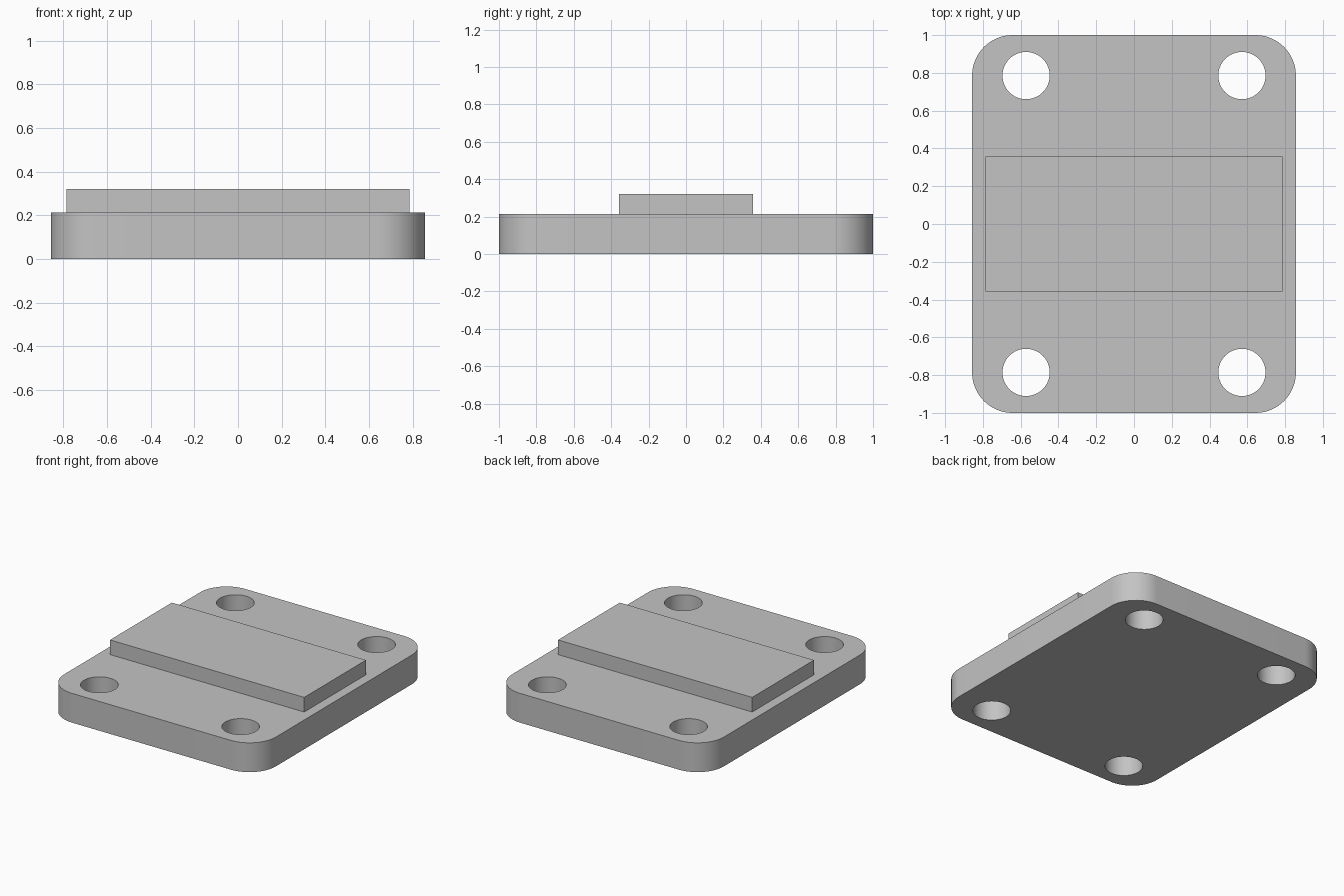
import bpy
import bmesh
from math import cos, sin, pi, radians

UNIT = 1 / 14                    # design unit, the plate is 24 x 28 units
PLATE_TOP, BAR_TOP = 3 * UNIT, 4.5 * UNIT

cube = bpy.data.objects.get("Cube")
if cube:
    bpy.data.objects.remove(cube, do_unlink=True)

grey = bpy.data.materials.new("plain_grey")
grey.use_nodes = True
colour = (0.55, 0.55, 0.55, 1)
grey.diffuse_color = colour
grey.node_tree.nodes["Principled BSDF"].inputs["Base Color"].default_value = colour


def arc(cx, cy, r, start, sweep, steps):
    return [(cx + r * cos(start + sweep * i / steps),
             cy + r * sin(start + sweep * i / steps)) for i in range(steps + 1)]


def rounded_rectangle(hx, hy, r, steps=16):
    points = []
    for i, (sx, sy) in enumerate([(1, 1), (-1, 1), (-1, -1), (1, -1)]):
        points += arc(sx * (hx - r), sy * (hy - r), r, i * pi / 2, pi / 2, steps)
    return points


def prism(name, outlines, z0, z1):
    """Fill the outlines (the first is the rim, the rest are holes) and extrude."""
    bm = bmesh.new()
    edges = []
    for outline in outlines:
        verts = [bm.verts.new((x, y, z0)) for x, y in outline]
        edges += [bm.edges.new((verts[i - 1], v)) for i, v in enumerate(verts)]
    bmesh.ops.triangle_fill(bm, use_beauty=True, use_dissolve=False, edges=edges)
    top = bmesh.ops.extrude_face_region(bm, geom=bm.faces[:], use_keep_orig=True)
    moved = [g for g in top["geom"] if isinstance(g, bmesh.types.BMVert)]
    bmesh.ops.translate(bm, verts=moved, vec=(0, 0, z1 - z0))
    bmesh.ops.recalc_face_normals(bm, faces=bm.faces[:])
    mesh = bpy.data.meshes.new(name)
    bm.to_mesh(mesh)
    bm.free()
    mesh.materials.append(grey)
    obj = bpy.data.objects.new(name, mesh)
    bpy.context.collection.objects.link(obj)
    bpy.ops.object.select_all(action='DESELECT')
    obj.select_set(True)
    bpy.context.view_layer.objects.active = obj
    bpy.ops.object.shade_smooth_by_angle(angle=radians(30))
    return obj


# Base plate with rounded corners and four bolt holes
holes = [arc(sx * 8 * UNIT, sy * 11 * UNIT, 1.75 * UNIT, 0, 2 * pi, 64)[:-1]
         for sx in (-1, 1) for sy in (-1, 1)]
rim = rounded_rectangle(12 * UNIT, 14 * UNIT, 3 * UNIT)
prism("base_plate", [rim] + holes, 0, PLATE_TOP)

# Raised rectangular pad across the middle
hx, hy = 11 * UNIT, 5 * UNIT
prism("raised_pad", [[(hx, hy), (-hx, hy), (-hx, -hy), (hx, -hy)]], PLATE_TOP, BAR_TOP)
